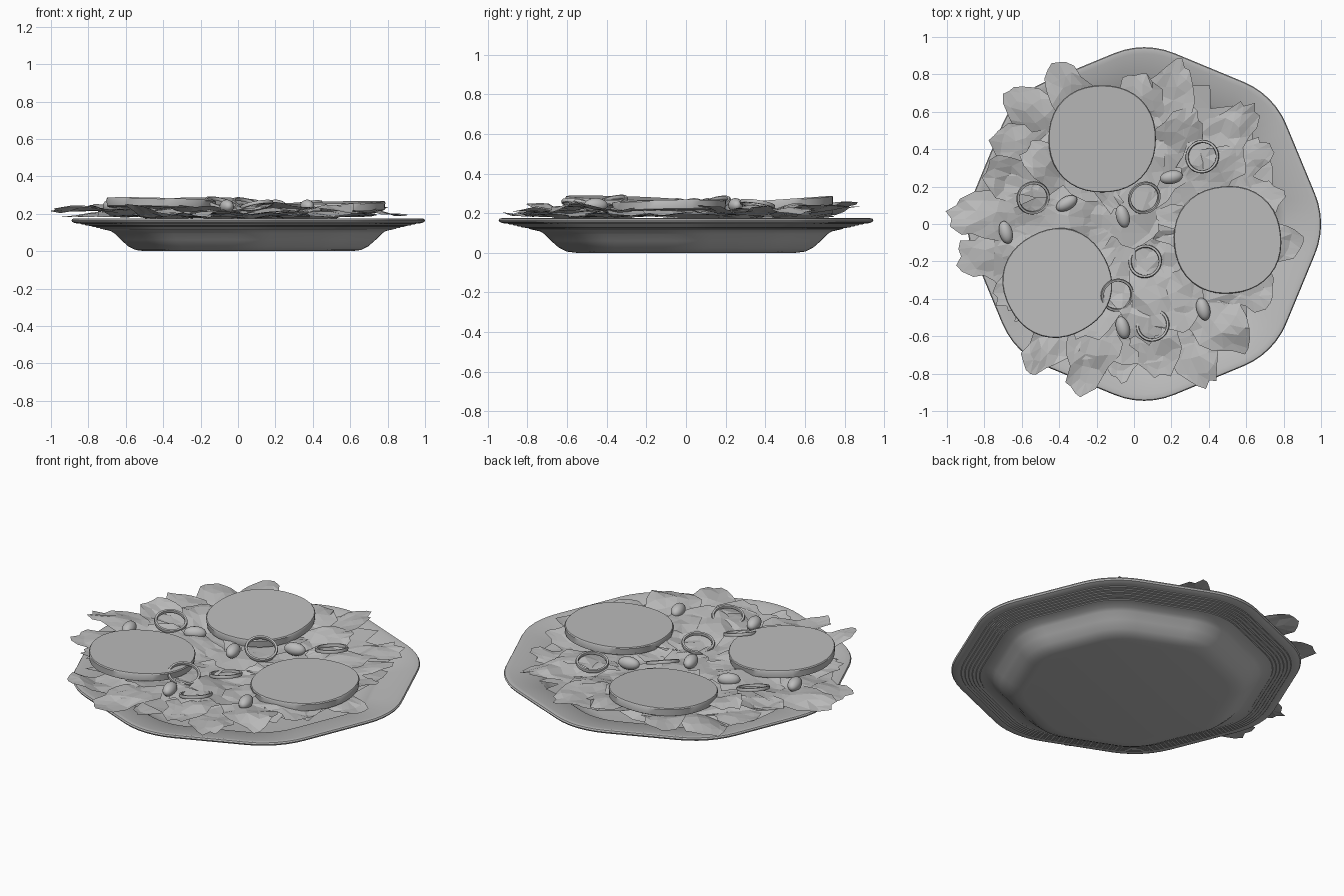
import bpy, bmesh, math, random
from mathutils import Vector, Matrix, noise

random.seed(11)
cube = bpy.data.objects.get("Cube")
if cube:
    bpy.data.objects.remove(cube)

grey = bpy.data.materials.new("plain grey")
grey.use_nodes = True
colour = (0.5, 0.5, 0.5, 1)
grey.diffuse_color = colour
grey.node_tree.nodes["Principled BSDF"].inputs["Base Color"].default_value = colour


def finish(name, bm, smooth=None):
    mesh = bpy.data.meshes.new(name)
    bm.to_mesh(mesh)
    bm.free()
    mesh.materials.append(grey)
    ob = bpy.data.objects.new(name, mesh)
    bpy.context.collection.objects.link(ob)
    if smooth:
        bpy.ops.object.select_all(action='DESELECT')
        ob.select_set(True)
        bpy.context.view_layer.objects.active = ob
        bpy.ops.object.shade_smooth_by_angle(angle=math.radians(smooth))


def loft(bm, loops, close_ends=True):
    rings = [[bm.verts.new(p) for p in loop] for loop in loops]
    n = len(rings[0])
    for a, b in zip(rings, rings[1:]):
        for i in range(n):
            j = (i + 1) % n
            bm.faces.new((a[i], a[j], b[j], b[i]))
    if close_ends:
        bm.faces.new(rings[0][::-1])
        bm.faces.new(rings[-1])


# Plate: rounded octagon outline swept through a section
def octagon():
    pts = []
    fillet, corner = 0.444, 1.037
    reach = corner - fillet / math.cos(math.pi / 8)
    for k in range(8):
        mid = k * math.pi / 4
        for s in range(7):
            a = mid + (s / 6 - 0.5) * math.pi / 4
            pts.append((reach * math.cos(mid) + fillet * math.cos(a),
                        reach * math.sin(mid) + fillet * math.sin(a)))
    return pts


section = [(0.55, 0), (0.6, 0.006), (0.64, 0.025), (0.68, 0.06), (0.715, 0.095), (0.735, 0.108), (0.775, 0.117)]
for i in range(6):
    r = 0.79 + 0.02 * i
    z = 0.12 + 0.0045 * i
    section += [(r, z), (r + 0.003, z + 0.004), (r + 0.016, z + 0.005)]
section += [(0.925, 0.15), (0.94, 0.156), (0.945, 0.165), (0.94, 0.173), (0.928, 0.175),
            (0.91, 0.171), (0.76, 0.152), (0.72, 0.12), (0.67, 0.07), (0.61, 0.04), (0.55, 0.03)]
bm = bmesh.new()
outline = octagon()
loft(bm, [[(0.055 + r * x, r * y, z) for x, y in outline] for r, z in section])
finish("plate", bm, 35)

# Round slices: centre, tilts and turn
slices = [(-0.17, 0.455, 0.268, 0.07, 0.0, 0.0),
          (-0.41, -0.315, 0.277, -0.03, 0.03, 0.5),
          (0.5, -0.085, 0.26, 0.02, -0.025, 0.1)]


def slice_disc(x, y, z, tilt_x, tilt_y, turn):
    def loop(r, h):
        pts = []
        for k in range(40):
            a = k * math.tau / 40
            c, s = math.cos(a), math.sin(a)
            f = r / (abs(c) ** 2.2 + abs(s) ** 2.2) ** (1 / 2.2)
            pts.append((f * c, f * s, h))
        return pts
    bm = bmesh.new()
    loft(bm, [loop(0.272, -0.05), loop(0.283, -0.044), loop(0.287, -0.006), loop(0.283, 0)])
    bm.transform(Matrix.Translation((x, y, z)) @ Matrix.Rotation(tilt_x, 4, 'X')
                 @ Matrix.Rotation(tilt_y, 4, 'Y') @ Matrix.Rotation(turn, 4, 'Z'))
    finish("round_slice", bm, 40)


for s in slices:
    slice_disc(*s)


# Crumpled height shared by all the leaves, kept below the slices and above the rim
def leaf_height(x, y, seed, base):
    p = Vector((x * 4.2, y * 4.2, seed * 3.7))
    z = base + 0.055 * noise.noise(p) + 0.02 * noise.noise(p * 2.3)
    under = any(math.hypot(x - s[0], y - s[1]) < 0.29 for s in slices)
    floor = 0.18 if math.hypot(x, y) > 0.66 else 0.165
    return min(max(z, floor + 0.006 * random.random()), 0.23 if under else 0.265)


def leaf(name, root, tip, width, base, lift, seed):
    root, tip = Vector(root), Vector(tip)
    axis = tip - root
    side = Vector((-axis.y, axis.x)).normalized()
    nu, nv = 7, 5
    bm = bmesh.new()
    grid = []
    for i in range(nu + 1):
        u = i / nu
        half = width * min(1, 0.45 + 1.1 * u) * (1 - 0.42 * max(0, u - 0.6) / 0.4)
        left = half * random.uniform(0.78, 1.15)
        right = half * random.uniform(0.78, 1.15)
        row = []
        for j in range(nv + 1):
            v = j / nv * 2 - 1
            ragged = random.uniform(-0.035, 0.015) if i == nu else random.uniform(-0.015, 0.015)
            along = u - 0.1 * v * v * u + ragged / axis.length
            p = root + axis * along + side * v * (left if v > 0 else right)
            row.append(bm.verts.new((p.x, p.y, leaf_height(p.x, p.y, seed, base + lift * u))))
        grid.append(row)
    for a, b in zip(grid, grid[1:]):
        for j in range(nv):
            bm.faces.new((a[j], b[j], b[j + 1], a[j + 1]))
    bmesh.ops.triangulate(bm, faces=bm.faces[:])
    finish(name, bm)


# Outer lettuce leaves, reaching over the rim
tips = [(-1.0, 0.05), (-0.95, -0.2), (-0.74, -0.42), (-0.57, -0.8), (-0.3, -0.91),
        (-0.08, -0.85), (0.16, -0.83), (0.4, -0.87), (0.6, -0.68), (0.74, -0.4),
        (0.92, -0.12), (0.8, 0.16), (0.73, 0.42), (0.65, 0.63), (0.24, 0.88),
        (0.02, 0.82), (-0.42, 0.86), (-0.67, 0.74), (-0.76, 0.5), (-0.82, 0.3)]
for k, t in enumerate(tips):
    root = Vector(t) * random.uniform(0.36, 0.48)
    leaf("outer_leaf", root, t, random.uniform(0.13, 0.18),
         random.uniform(0.19, 0.215), random.uniform(0.005, 0.03), k)

# Inner lettuce leaves
for k in range(12):
    a = k * math.tau / 12 + random.uniform(-0.15, 0.15)
    d = Vector((math.cos(a), math.sin(a)))
    leaf("inner_leaf", d * 0.12, d * random.uniform(0.64, 0.78), random.uniform(0.15, 0.19),
         random.uniform(0.195, 0.21), 0.02, 40 + k)

# Lettuce bed filling the plate
bm = bmesh.new()
bmesh.ops.create_grid(bm, x_segments=15, y_segments=15, size=0.84)
bmesh.ops.delete(bm, geom=[v for v in bm.verts if v.co.length > 0.83], context='VERTS')
for v in bm.verts:
    v.co.x += random.uniform(-0.025, 0.025)
    v.co.y += random.uniform(-0.025, 0.025)
    v.co.z = leaf_height(v.co.x, v.co.y, 80, 0.195)
bmesh.ops.triangulate(bm, faces=bm.faces[:])
finish("lettuce_bed", bm)


# Thin vegetable rings, leaning about the diagonal
def veg_ring(x, y, z, lean):
    bm = bmesh.new()
    section = [(0.088, -0.009), (0.091, 0), (0.088, 0.009), (0.077, 0.009), (0.074, 0), (0.077, -0.009)]
    loops = []
    for r, h in section + section[:1]:
        loops.append([(r * math.cos(k * math.tau / 28), r * math.sin(k * math.tau / 28), h)
                      for k in range(28)])
    loft(bm, loops, False)
    bmesh.ops.remove_doubles(bm, verts=bm.verts[:], dist=0.0001)
    bm.transform(Matrix.Translation((x, y, z)) @ Matrix.Rotation(lean, 4, Vector((1, 1, 0))))
    finish("vegetable_ring", bm, 50)


for ring in [(-0.54, 0.14, 0.25, 0.3), (0.055, 0.14, 0.245, 0.42), (0.365, 0.36, 0.245, -0.22),
             (0.06, -0.2, 0.225, -0.25), (-0.09, -0.38, 0.255, 0.35), (0.1, -0.54, 0.245, -0.25)]:
    veg_ring(*ring)

# Beans
for x, y, turn in [(-0.36, 0.11, 30), (-0.06, 0.04, 105), (0.2, 0.25, 10),
                   (-0.685, -0.045, 105), (0.37, -0.455, 105), (-0.06, -0.555, 105)]:
    bm = bmesh.new()
    bmesh.ops.create_uvsphere(bm, u_segments=20, v_segments=12, radius=1)
    bm.transform(Matrix.Translation((x, y, 0.24)) @ Matrix.Rotation(math.radians(turn), 4, 'Z')
                 @ Matrix.Diagonal((0.062, 0.036, 0.036, 1)))
    finish("bean", bm, 80)
